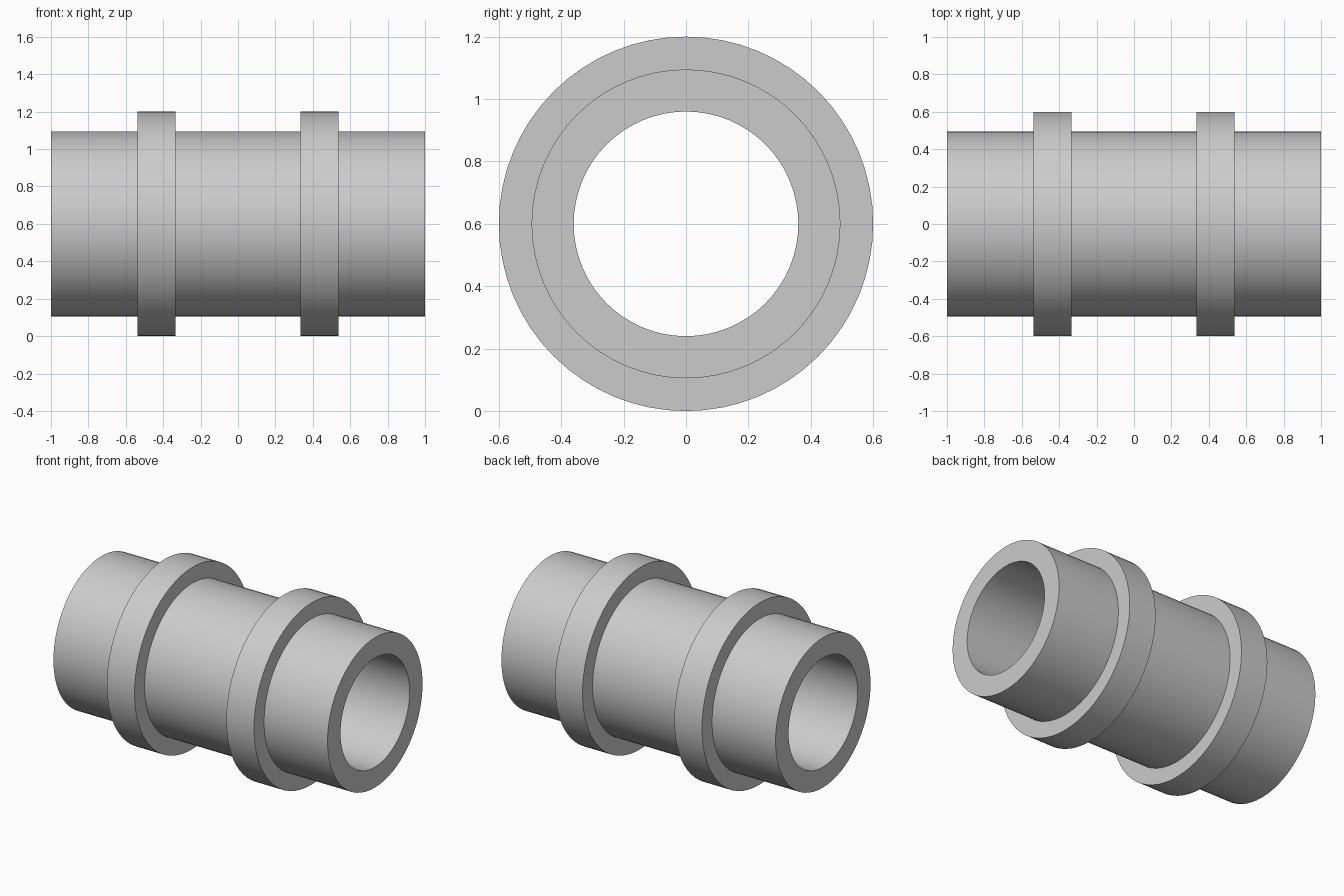
import bpy
import bmesh
from math import cos, sin, tau, radians

cube = bpy.data.objects.get("Cube")
if cube:
    bpy.data.objects.remove(cube)

SEGMENTS = 64
CENTRE_Z = 0.6
BORE, TUBE, COLLAR = 0.36, 0.495, 0.6
COLLAR_IN, COLLAR_OUT, END = 0.335, 0.537, 1.0

# Plain grey
grey = bpy.data.materials.new("plain_grey")
grey.use_nodes = True
colour = (0.6, 0.6, 0.6, 1.0)
grey.diffuse_color = colour
grey.node_tree.nodes["Principled BSDF"].inputs["Base Color"].default_value = colour

# Half profile (x, radius) from bore end to middle of tube, then mirrored into a closed loop
half = [(END, BORE), (END, TUBE), (COLLAR_OUT, TUBE), (COLLAR_OUT, COLLAR),
        (COLLAR_IN, COLLAR), (COLLAR_IN, TUBE)]
profile = half + [(-x, r) for x, r in reversed(half)]


def lathe(name, loop):
    """Revolve a closed profile about the x axis."""
    bm = bmesh.new()
    rings = []
    for i in range(SEGMENTS):
        a = tau * i / SEGMENTS
        rings.append([bm.verts.new((x, r * cos(a), r * sin(a))) for x, r in loop])
    for i, ring in enumerate(rings):
        following = rings[(i + 1) % SEGMENTS]
        for j in range(len(loop)):
            k = (j + 1) % len(loop)
            bm.faces.new((ring[j], ring[k], following[k], following[j]))
    bmesh.ops.recalc_face_normals(bm, faces=bm.faces)
    mesh = bpy.data.meshes.new(name)
    bm.to_mesh(mesh)
    bm.free()
    obj = bpy.data.objects.new(name, mesh)
    bpy.context.collection.objects.link(obj)
    return obj


# Hollow tube with two raised collars
pipe = lathe("collared_pipe", profile)
pipe.location.z = CENTRE_Z
pipe.data.materials.append(grey)

# Smooth round walls, crisp rims
bpy.ops.object.select_all(action="DESELECT")
pipe.select_set(True)
bpy.context.view_layer.objects.active = pipe
bpy.ops.object.shade_smooth_by_angle(angle=radians(30))
